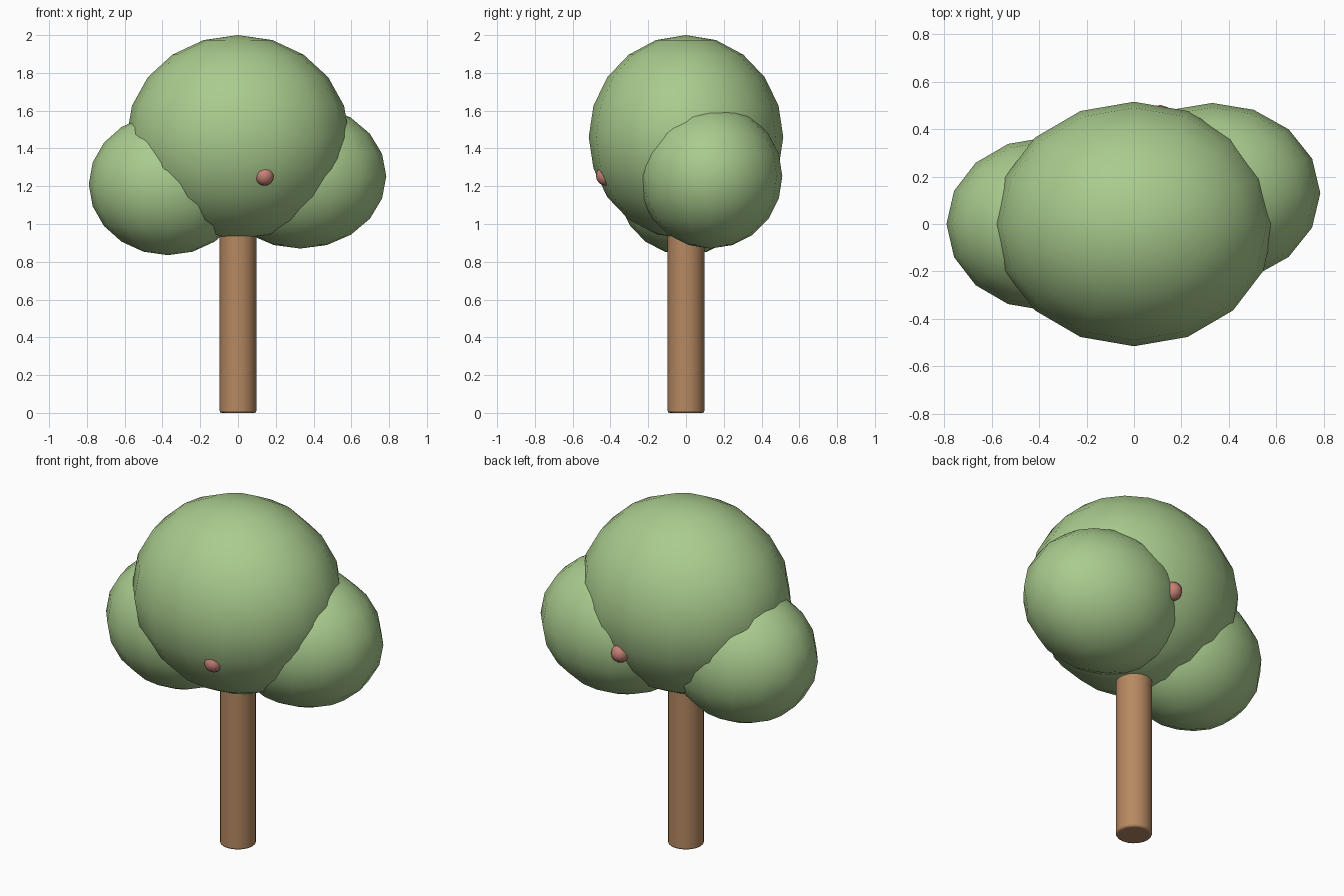
import bpy
import math

if "Cube" in bpy.data.objects:
    bpy.data.objects.remove(bpy.data.objects["Cube"])


def material(name, rgb):
    m = bpy.data.materials.new(name)
    m.diffuse_color = (*rgb, 1)
    m.use_nodes = True
    m.node_tree.nodes["Principled BSDF"].inputs["Base Color"].default_value = m.diffuse_color
    return m


leaf = material("leaf_green", (0.40, 0.60, 0.27))
bark = material("bark_brown", (0.47, 0.25, 0.12))
red = material("fruit_red", (0.58, 0.22, 0.18))


def finish(name, mat):
    ob = bpy.context.object
    ob.name = name
    ob.data.materials.append(mat)
    bpy.ops.object.transform_apply(location=False, rotation=False, scale=True)
    return ob


def ball(name, centre, radii, mat, segments=16, rings=10):
    bpy.ops.mesh.primitive_uv_sphere_add(
        segments=segments, ring_count=rings, radius=1, location=centre)
    bpy.context.object.scale = radii
    ob = finish(name, mat)
    bpy.ops.object.shade_smooth()
    return ob


# Trunk, with a tiny rounded rim, running up into the crown
TRUNK_H = 1.1
bpy.ops.mesh.primitive_cylinder_add(
    vertices=20, radius=0.097, depth=TRUNK_H, location=(0, 0, TRUNK_H / 2))
trunk = finish("trunk", bark)
bevel = trunk.modifiers.new("rim", 'BEVEL')
bevel.width = 0.01
bevel.segments = 2
bevel.limit_method = 'ANGLE'
bevel.angle_limit = math.radians(40)
bpy.ops.object.shade_smooth_by_angle(angle=math.radians(40))

# Foliage: big middle crown and two side clumps
ball("crown_middle", (0, 0, 1.46), (0.59, 0.515, 0.54), leaf)
ball("crown_left", (-0.37, 0, 1.21), (0.42, 0.365, 0.375), leaf)
ball("crown_right", (0.33, 0.13, 1.253), (0.455, 0.38, 0.383), leaf)

# Small fruits half sunk into the front and back of the crown
for side, centre in (("front", (0.14, -0.425, 1.255)),
                     ("back", (0.11, 0.45, 1.255))):
    ball("fruit_" + side, centre, (0.052, 0.052, 0.052), red, 10, 8)
